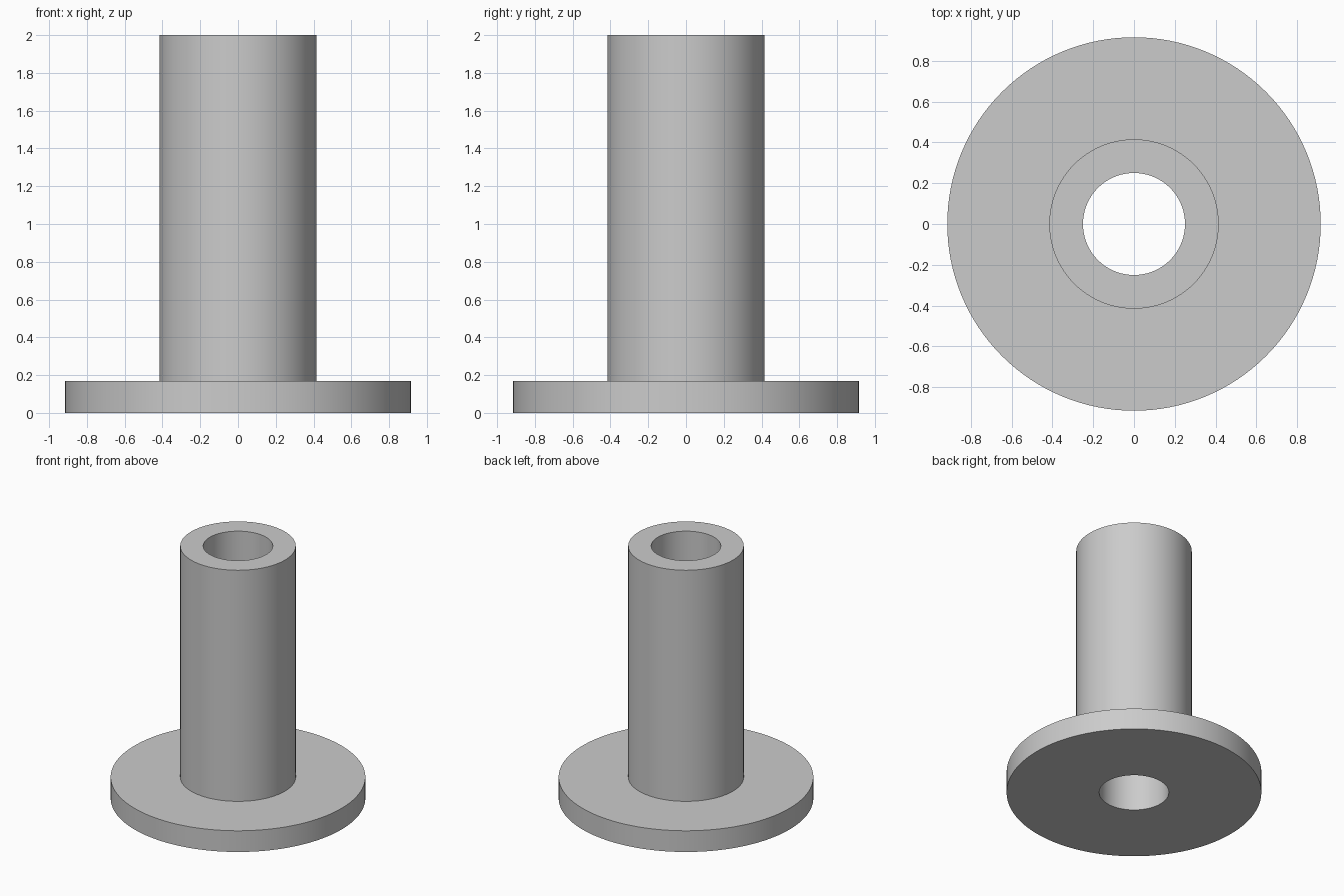
import bpy
import bmesh
from math import cos, sin, tau, radians

cube = bpy.data.objects.get("Cube")
if cube:
    bpy.data.objects.remove(cube, do_unlink=True)

SEGMENTS = 128
FLANGE_R, TUBE_R, BORE_R = 0.915, 0.415, 0.25
FLANGE_TOP, HEIGHT = 0.168, 2.0

# Plain grey material
grey = bpy.data.materials.new("plain grey")
grey.use_nodes = True
colour = (0.6, 0.6, 0.6, 1)
grey.diffuse_color = colour
grey.node_tree.nodes["Principled BSDF"].inputs["Base Color"].default_value = colour


def lathe(name, profile):
    """Revolve a closed (radius, height) profile about the z axis."""
    bm = bmesh.new()
    rings = []
    for i in range(SEGMENTS):
        a = tau * i / SEGMENTS
        rings.append([bm.verts.new((r * cos(a), r * sin(a), z)) for r, z in profile])
    for i, ring in enumerate(rings):
        after = rings[(i + 1) % SEGMENTS]
        for j in range(len(profile)):
            k = (j + 1) % len(profile)
            bm.faces.new((ring[j], after[j], after[k], ring[k]))
    bmesh.ops.recalc_face_normals(bm, faces=bm.faces)
    mesh = bpy.data.meshes.new(name)
    bm.to_mesh(mesh)
    bm.free()
    mesh.materials.append(grey)
    obj = bpy.data.objects.new(name, mesh)
    bpy.context.collection.objects.link(obj)
    bpy.ops.object.select_all(action="DESELECT")
    obj.select_set(True)
    bpy.context.view_layer.objects.active = obj
    bpy.ops.object.shade_smooth_by_angle(angle=radians(30))
    return obj


# Flanged sleeve: wide base disc, upright tube and through bore in one solid
lathe("flanged_bushing", [
    (BORE_R, 0), (FLANGE_R, 0), (FLANGE_R, FLANGE_TOP),
    (TUBE_R, FLANGE_TOP), (TUBE_R, HEIGHT), (BORE_R, HEIGHT),
])
